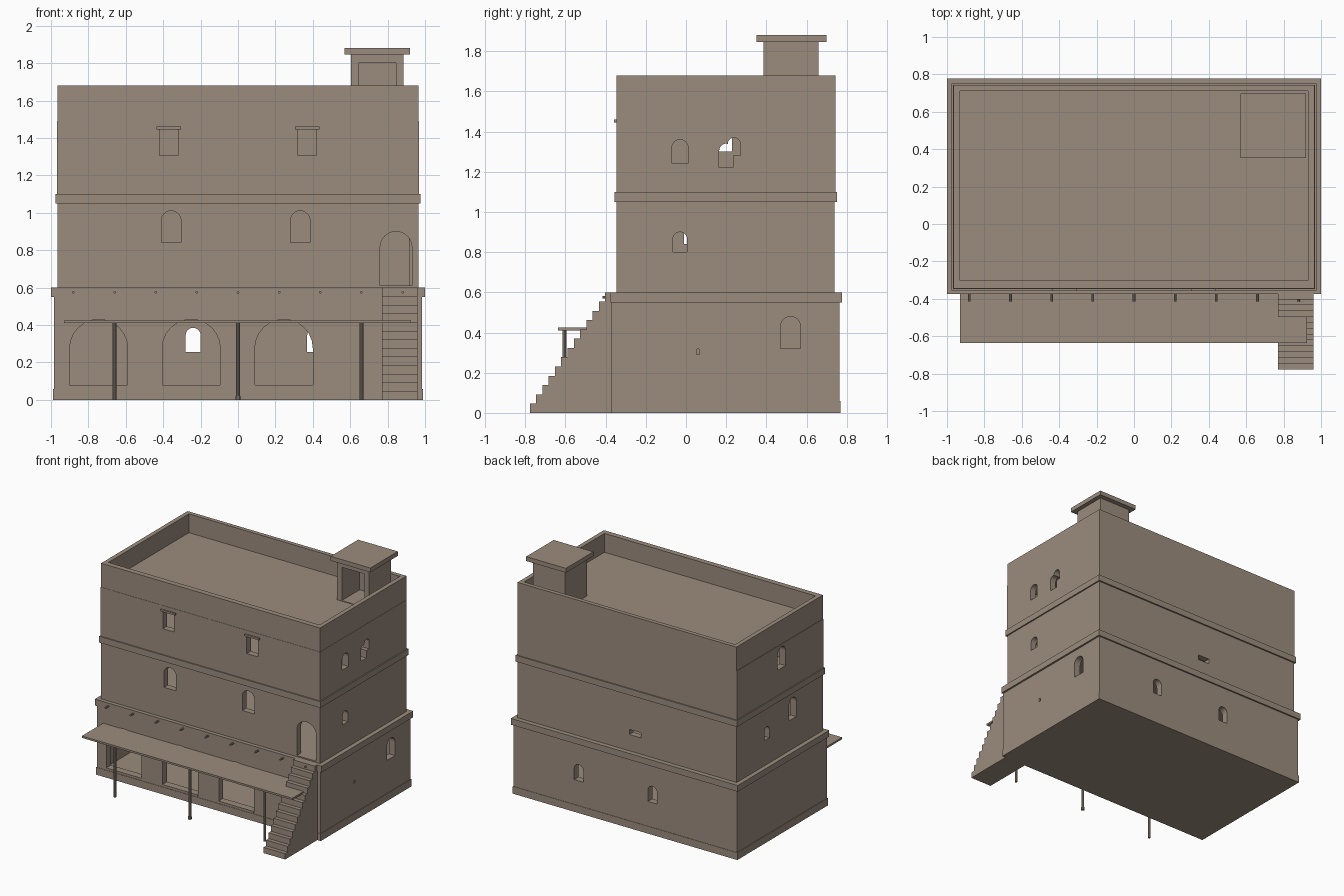
import bpy, bmesh, math
from mathutils import Vector

if "Cube" in bpy.data.objects:
    bpy.data.objects.remove(bpy.data.objects["Cube"], do_unlink=True)

mud = bpy.data.materials.new("mud_plaster")
colour = (0.33, 0.265, 0.21, 1)
mud.diffuse_color = colour
mud.use_nodes = True
mud.node_tree.nodes["Principled BSDF"].inputs["Base Color"].default_value = colour


def add_object(name, bm):
    bmesh.ops.recalc_face_normals(bm, faces=bm.faces)
    mesh = bpy.data.meshes.new(name)
    bm.to_mesh(mesh)
    bm.free()
    mesh.materials.append(mud)
    ob = bpy.data.objects.new(name, mesh)
    bpy.context.collection.objects.link(ob)
    return ob


def prism(name, points, offset):
    """Extrude a closed outline along an offset."""
    bm = bmesh.new()
    face = bm.faces.new([bm.verts.new(p) for p in points])
    new = bmesh.ops.extrude_face_region(bm, geom=[face])["geom"]
    bmesh.ops.translate(bm, vec=Vector(offset),
                        verts=[v for v in new if isinstance(v, bmesh.types.BMVert)])
    return add_object(name, bm)


def box(name, x0, x1, y0, y1, z0, z1):
    return prism(name, [(x0, y0, z0), (x1, y0, z0), (x1, y1, z0), (x0, y1, z0)],
                 (0, 0, z1 - z0))


def rod(name, x, y, z, radius, length, along_y=False):
    ring = [(radius * math.cos(a * math.tau / 10), radius * math.sin(a * math.tau / 10))
            for a in range(10)]
    if along_y:
        return prism(name, [(x + u, y, z + v) for u, v in ring], (0, length, 0))
    return prism(name, [(x + u, y + v, z) for u, v in ring], (0, 0, length))


def opening(side, a0, a1, z0, z1, arch=True):
    """Cutter through one wall; a0..a1 runs along that wall."""
    r, mid = (a1 - a0) / 2, (a0 + a1) / 2
    outline = [(a0, z0), (a1, z0)]
    if arch:
        outline += [(mid + r * math.cos(math.pi * i / 12),
                     z1 - r + r * math.sin(math.pi * i / 12)) for i in range(13)]
    else:
        outline += [(a1, z1), (a0, z1)]
    if side in ("front", "back"):
        y = -0.5 if side == "front" else 0.6
        return prism("cutter", [(a, y, z) for a, z in outline], (0, 0.3, 0))
    x = 0.85 if side == "left" else -1.15
    return prism("cutter", [(x, a, z) for a, z in outline], (0.3, 0, 0))


def carve(ob, cutters):
    for c in cutters:
        m = ob.modifiers.new("cut", "BOOLEAN")
        m.object, m.operation, m.solver = c, "DIFFERENCE", "EXACT"
    graph = bpy.context.evaluated_depsgraph_get()
    mesh = bpy.data.meshes.new_from_object(ob.evaluated_get(graph))
    ob.modifiers.clear()
    ob.data = mesh
    for c in cutters:
        bpy.data.objects.remove(c, do_unlink=True)


# Ground storey: hollow, with three arches at the front
ground = box("ground_storey", -0.985, 0.985, -0.37, 0.765, 0, 0.55)
carve(ground, [box("cutter", -0.93, 0.93, -0.315, 0.71, 0.06, 0.53)]
      + [opening("front", x, x + 0.31, 0.07, 0.43) for x in (-0.9, -0.405, 0.09)]
      + [opening("back", x - 0.04, x + 0.04, 0.255, 0.385) for x in (0.41, -0.24)]
      + [opening("left", 0.47, 0.57, 0.32, 0.48),
         opening("left", 0.053, 0.067, 0.29, 0.32)])
plinth = box("plinth", -0.99, 0.99, -0.373, 0.768, 0, 0.058)
carve(plinth, [box("cutter", -0.95, 0.95, -0.33, 0.73, -0.1, 0.2)])
for i, x in enumerate((-0.9, -0.405, 0.09)):
    box(f"arch_sill_{i}", x, x + 0.31, -0.373, -0.315, 0.065, 0.078)

# Ledges between storeys
box("lower_ledge", -1, 1, -0.375, 0.777, 0.55, 0.6)
box("upper_ledge", -0.976, 0.976, -0.356, 0.752, 1.05, 1.1)

# Middle storey
middle = box("middle_storey", -0.965, 0.965, -0.345, 0.74, 0.6, 1.05)
carve(middle, [box("cutter", -0.915, 0.915, -0.295, 0.69, 0.61, 1.04)]
      + [opening("front", x, x + 0.105, 0.84, 1.01) for x in (-0.41, 0.28)]
      + [opening("front", 0.76, 0.93, 0.61, 0.9),
         opening("left", -0.065, 0.005, 0.8, 0.9),
         opening("right", -0.01, 0.08, 0.84, 1.01),
         opening("right", 0.33, 0.39, 0.8, 0.9),
         opening("back", -0.12, -0.02, 0.73, 0.77, False)])

# Top storey
top = box("top_storey", -0.968, 0.967, -0.347, 0.743, 1.1, 1.49)
carve(top, [box("cutter", -0.915, 0.915, -0.295, 0.69, 1.11, 1.48)]
      + [opening("front", x, x + 0.1, 1.305, 1.445, False) for x in (-0.42, 0.32)]
      + [opening("left", -0.07, 0.01, 1.24, 1.36),
         opening("left", 0.165, 0.235, 1.22, 1.34),
         opening("left", 0.208, 0.27, 1.28, 1.37),
         opening("right", 0.13, 0.23, 1.3, 1.47)])
for i, x in enumerate((-0.37, 0.37)):
    box(f"window_lintel_{i}", x - 0.065, x + 0.065, -0.358, -0.3, 1.445, 1.46)

# Roof band and parapet around a sunken roof
box("roof_band", -0.965, 0.965, -0.345, 0.74, 1.49, 1.53)
parapet = box("parapet", -0.965, 0.965, -0.345, 0.743, 1.49, 1.68)
carve(parapet, [box("cutter", -0.93, 0.93, -0.302, 0.71, 1.4, 1.8)])

# Rooftop stair hut, open to the front
hut = box("roof_hut", 0.605, 0.885, 0.385, 0.66, 1.52, 1.845)
carve(hut, [box("cutter", 0.645, 0.845, 0.3, 0.61, 1.535, 1.8)])
box("hut_roof", 0.57, 0.92, 0.352, 0.698, 1.845, 1.88)

# Stepped outside stair
steps = 13
profile = [(0.77, -0.37, 0), (0.77, -0.777, 0)]
for i in range(steps):
    y = -0.777 + i * 0.0312
    profile += [(0.77, y, (i + 1) * 0.6 / steps),
                (0.77, min(y + 0.0312, -0.37), (i + 1) * 0.6 / steps)]
prism("outside_stair", profile, (0.19, 0, 0))

# Canopy on posts, and roof beam ends
box("canopy", -0.93, 0.925, -0.637, -0.36, 0.41, 0.425)
for i in range(3):
    rod(f"canopy_post_{i}", (i - 1) * 0.66, -0.605, 0, 0.01, 0.412)
rod("post_foot", 0, -0.605, 0, 0.014, 0.02)
for i in range(9):
    rod(f"beam_end_{i}", (i - 4) * 0.22, -0.415, 0.575, 0.007, 0.06, True)
